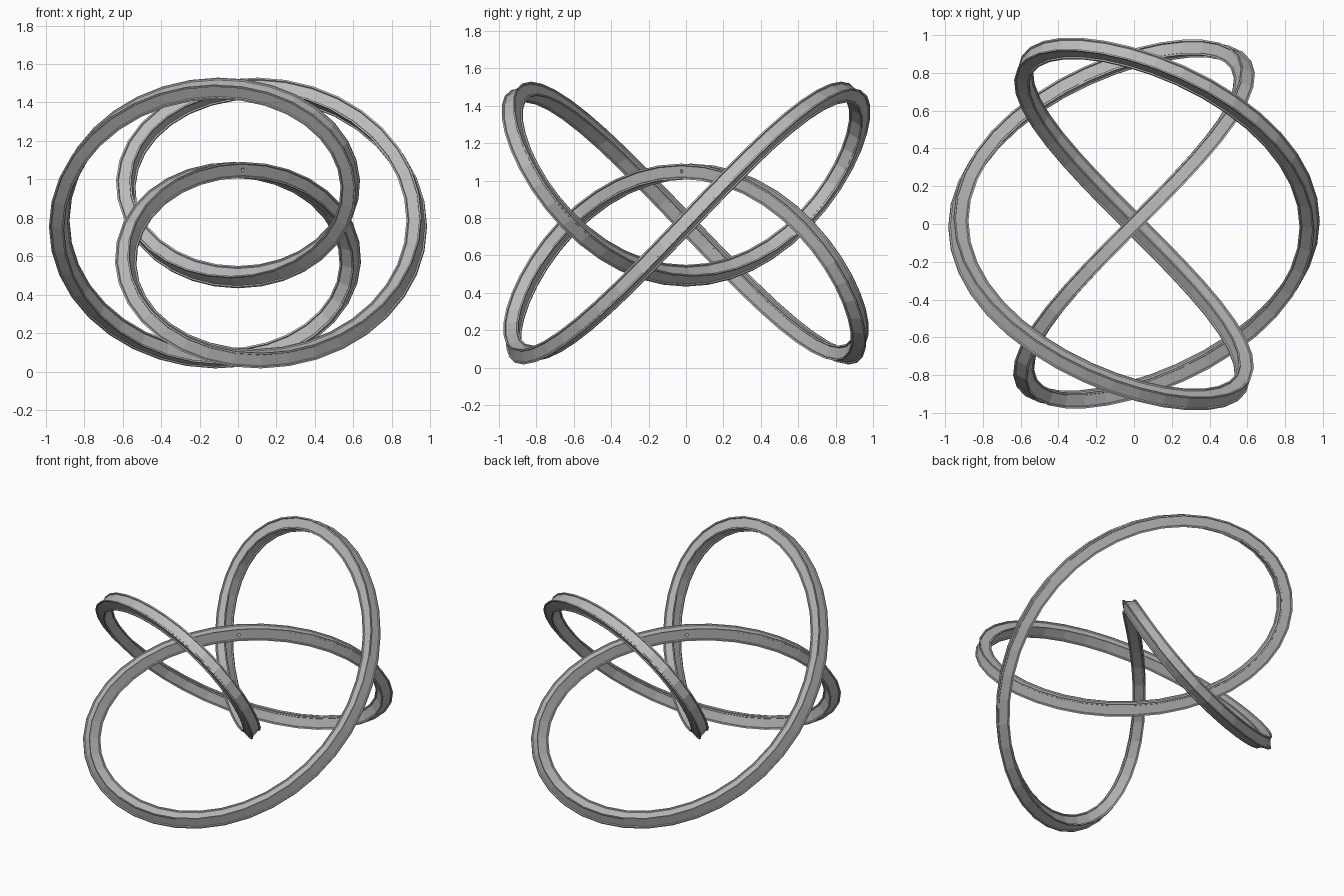
import bpy, bmesh, math
from math import sin, cos, pi
from mathutils import Vector, Matrix

cube = bpy.data.objects.get("Cube")
if cube:
    bpy.data.objects.remove(cube, do_unlink=True)

# Colour
gray = bpy.data.materials.new("satin gray")
gray.use_nodes = True
gray.diffuse_color = (0.5, 0.5, 0.5, 1)
gray.node_tree.nodes["Principled BSDF"].inputs["Base Color"].default_value = (0.5, 0.5, 0.5, 1)

STEPS = 100
UNIT = 0.2325
MID = 0.77


def path(t):
    """Closed knotted centreline."""
    return Vector((sin(t) - 3 * sin(3 * t),
                   -4 * sin(2 * t),
                   1.2 * (2 * cos(3 * t) - cos(t)))) * UNIT + Vector((0, 0, MID))


def tangent(t):
    return (path(t + 0.001) - path(t - 0.001)).normalized()


# Square section with a shallow groove along each side
HALF, RIM, DEPTH, SLOPE = 0.041, 0.009, 0.007, 0.003
side = [(HALF, -HALF), (HALF, -HALF + RIM), (HALF - DEPTH, -HALF + RIM + SLOPE),
        (HALF - DEPTH, HALF - RIM - SLOPE), (HALF, HALF - RIM)]
section = []
for q in range(4):
    turn = Matrix.Rotation(q * pi / 2, 2)
    section += [turn @ Vector(p) for p in side]
count = len(section)

# Minimum-twist frames along the path
frames = []
normal = Vector((0, 0, 1))
previous = tangent(0)
for i in range(STEPS + 1):
    t = 2 * pi * i / STEPS
    along = tangent(t)
    normal = previous.rotation_difference(along) @ normal
    normal = (normal - along * normal.dot(along)).normalized()
    frames.append((path(t), normal.copy(), along.cross(normal)))
    previous = along

# The section closes after a whole number of quarter turns
_, u0, v0 = frames[0]
end_angle = math.atan2(frames[-1][1].dot(v0), frames[-1][1].dot(u0))
quarters = round(end_angle / (pi / 2))
leftover = end_angle - quarters * pi / 2
shift = quarters * len(side)

# Knotted band
bm = bmesh.new()
rings = []
for i, (centre, u, v) in enumerate(frames[:-1]):
    fix = Matrix.Rotation(-leftover * i / STEPS, 2)
    rings.append([bm.verts.new(centre + u * p.x + v * p.y)
                  for p in (fix @ s for s in section)])
for i in range(STEPS):
    a, b = rings[i], rings[(i + 1) % STEPS]
    k = shift if i == STEPS - 1 else 0
    for j in range(count):
        n = j + 1
        bm.faces.new((a[j], a[n % count], b[(n + k) % count], b[(j + k) % count]))
bmesh.ops.recalc_face_normals(bm, faces=bm.faces)
mesh = bpy.data.meshes.new("knotted_band")
bm.to_mesh(mesh)
bm.free()
mesh.materials.append(gray)
band = bpy.data.objects.new("knotted_band", mesh)
bpy.context.collection.objects.link(band)

# Small hole through the top strand
bpy.ops.mesh.primitive_cylinder_add(vertices=16, radius=0.01, depth=0.2,
                                    location=path(0))
cutter = bpy.context.object
cutter.name = "hole_cutter"
cutter.rotation_mode = 'QUATERNION'
cutter.rotation_quaternion = Vector((1, -1, 0)).to_track_quat('Z', 'Y')
cutter.data.materials.append(gray)
cutter.hide_render = True
cutter.display_type = 'WIRE'
hole = band.modifiers.new("hole", 'BOOLEAN')
hole.operation = 'DIFFERENCE'
hole.solver = 'EXACT'
hole.object = cutter
bpy.context.view_layer.objects.active = band
bpy.ops.object.modifier_apply(modifier=hole.name)
bpy.data.objects.remove(cutter, do_unlink=True)
